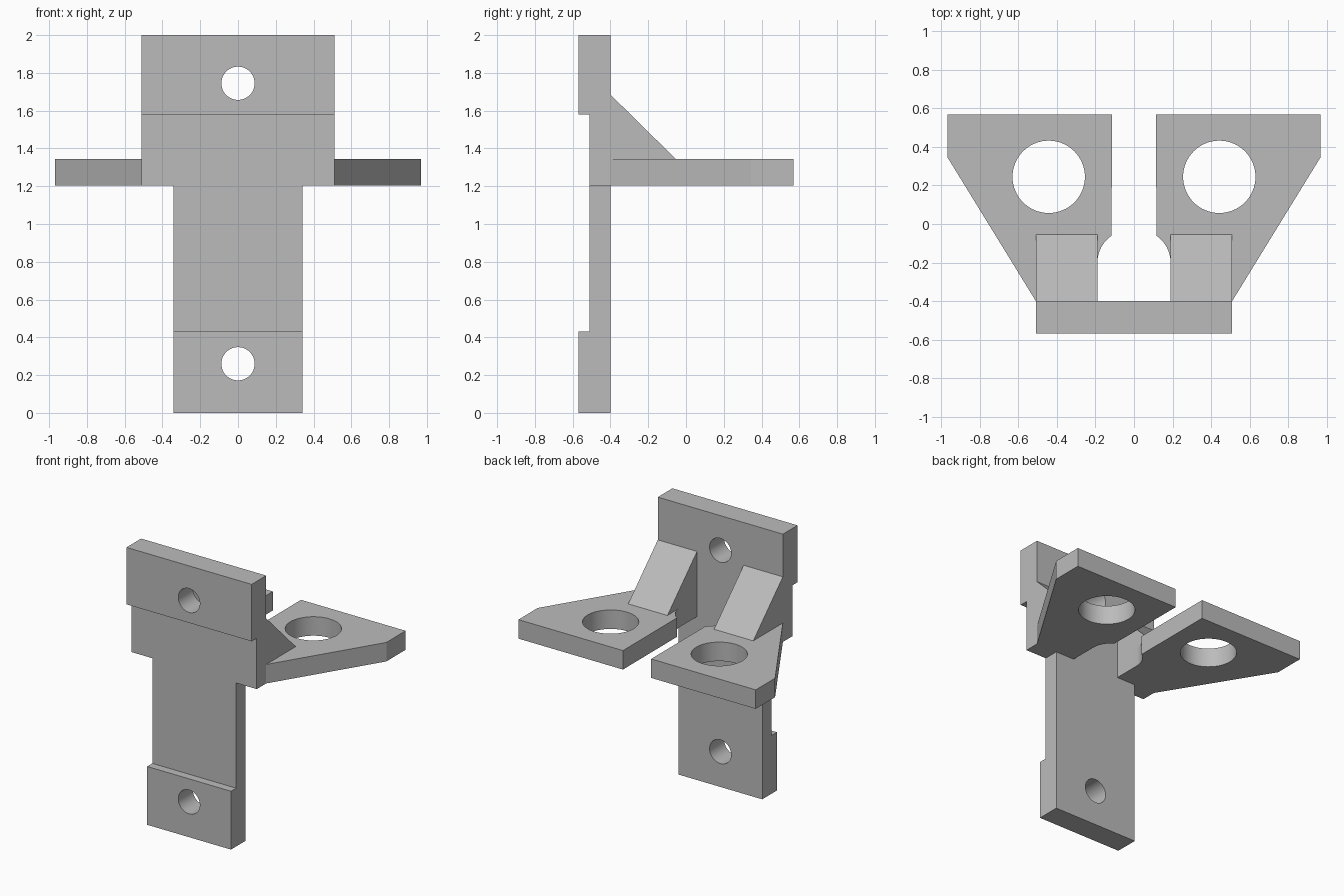
import bpy
import bmesh
from math import cos, sin, radians
from mathutils import Vector

if "Cube" in bpy.data.objects:
    bpy.data.objects.remove(bpy.data.objects["Cube"], do_unlink=True)

grey = bpy.data.materials.new("plain grey")
grey.use_nodes = True
grey.diffuse_color = (0.5, 0.5, 0.5, 1)
grey.node_tree.nodes["Principled BSDF"].inputs["Base Color"].default_value = (0.5, 0.5, 0.5, 1)


def prism(name, points, axis, low, high):
    """Extrude a 2D outline along x (outline in y, z) or z (outline in x, y)."""
    def place(a, b):
        return (low, a, b) if axis == "x" else (a, b, low)
    bm = bmesh.new()
    face = bm.faces.new([bm.verts.new(place(a, b)) for a, b in points])
    new = bmesh.ops.extrude_face_region(bm, geom=[face])["geom"]
    step = Vector((high - low, 0, 0) if axis == "x" else (0, 0, high - low))
    bmesh.ops.translate(bm, vec=step, verts=[g for g in new if isinstance(g, bmesh.types.BMVert)])
    bmesh.ops.recalc_face_normals(bm, faces=bm.faces)
    mesh = bpy.data.meshes.new(name)
    bm.to_mesh(mesh)
    bm.free()
    mesh.materials.append(grey)
    obj = bpy.data.objects.new(name, mesh)
    bpy.context.collection.objects.link(obj)
    return obj


def hole_cutter(center, radius, rotation=(0, 0, 0)):
    bpy.ops.mesh.primitive_cylinder_add(vertices=64, radius=radius, depth=0.6,
                                        location=center, rotation=rotation)
    obj = bpy.context.object
    obj.data.materials.append(grey)
    return obj


def cut(target, cutter):
    bpy.ops.object.select_all(action="DESELECT")
    target.select_set(True)
    bpy.context.view_layer.objects.active = target
    mod = target.modifiers.new("cut", "BOOLEAN")
    mod.operation = "DIFFERENCE"
    mod.solver = "EXACT"
    mod.object = cutter
    bpy.ops.object.modifier_apply(modifier=mod.name)
    bpy.data.objects.remove(cutter, do_unlink=True)


def smooth(obj):
    bpy.ops.object.select_all(action="DESELECT")
    obj.select_set(True)
    bpy.context.view_layer.objects.active = obj
    bpy.ops.object.shade_smooth_by_angle(angle=radians(25))


# Mounting plate with a shallow recess across its front
front, recess, back = -0.57, -0.51, -0.4
shelf_low, shelf_high = 1.205, 1.345
plate = prism("mounting_plate",
              [(front, 0), (back, 0), (back, 2), (front, 2), (front, 1.58),
               (recess, 1.58), (recess, 0.43), (front, 0.43)], "x", -0.51, 0.51)

# Narrow the lower part of the plate
for inner, outer in ((-0.8, -0.342), (0.342, 0.8)):
    cut(plate, prism("side_cutter", [(-1, -1), (0, -1), (0, shelf_low), (-1, shelf_low)],
                     "x", inner, outer))

# Screw holes
for z in (0.26, 1.745):
    cut(plate, hole_cutter((0, -0.48, z), 0.088, (radians(90), 0, 0)))
smooth(plate)

# Pair of shelf arms with round openings and sloped gussets
for side, sign in (("left", 1), ("right", -1)):
    arc = [(0.022 + 0.168 * cos(radians(a)), -0.2 + 0.168 * sin(radians(a)))
           for a in range(56, -1, -4)]
    outline = [(0.19, back), (0.51, back), (0.968, 0.345), (0.968, 0.57), (0.115, 0.57)] + arc
    arm = prism(side + "_arm", [(sign * x, y) for x, y in outline], "z", shelf_low, shelf_high)
    cut(arm, hole_cutter((sign * 0.443, 0.245, 1.27), 0.188))
    smooth(arm)
    prism(side + "_gusset", [(back, shelf_high), (-0.055, shelf_high), (back, 1.685)],
          "x", sign * 0.19, sign * 0.51)
